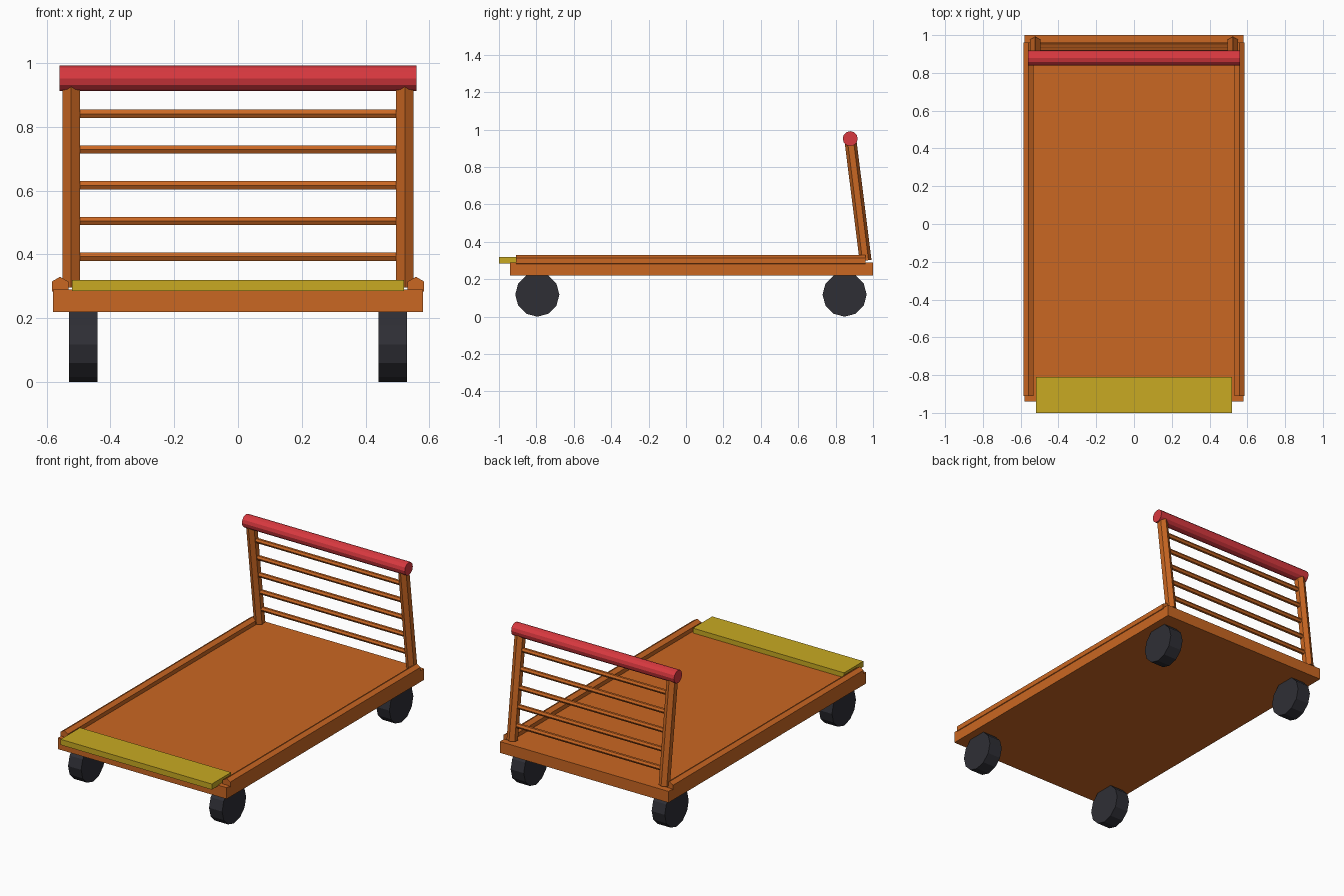
import bpy, bmesh
from mathutils import Vector, Matrix

if "Cube" in bpy.data.objects:
    bpy.data.objects.remove(bpy.data.objects["Cube"], do_unlink=True)


def material(name, rgb):
    m = bpy.data.materials.new(name)
    m.use_nodes = True
    m.diffuse_color = (*rgb, 1)
    m.node_tree.nodes["Principled BSDF"].inputs["Base Color"].default_value = (*rgb, 1)
    return m


ORANGE = material("orange wood", (0.59, 0.135, 0.016))
RED = material("red grip", (0.69, 0.04, 0.05))
YELLOW = material("yellow plate", (0.58, 0.40, 0.016))
DARK = material("dark rubber", (0.028, 0.028, 0.036))


def finish(name, bm, mat):
    mesh = bpy.data.meshes.new(name)
    bm.to_mesh(mesh)
    bm.free()
    mesh.materials.append(mat)
    ob = bpy.data.objects.new(name, mesh)
    bpy.context.collection.objects.link(ob)
    return ob


def box(name, low, high, mat):
    low, high = Vector(low), Vector(high)
    bm = bmesh.new()
    place = Matrix.Translation((low + high) / 2) @ Matrix.Diagonal((*(high - low), 1))
    bmesh.ops.create_cube(bm, size=1, matrix=place)
    return finish(name, bm, mat)


def rod(name, start, end, radius, sides, corner, mat):
    """Prism from start to end with one of its edges facing the corner direction."""
    start, end = Vector(start), Vector(end)
    axis = (end - start).normalized()
    corner = Vector(corner)
    corner = (corner - axis * corner.dot(axis)).normalized()
    turn = Matrix((corner.cross(axis), corner, axis)).transposed().to_4x4()
    bm = bmesh.new()
    bmesh.ops.create_cone(bm, cap_ends=True, segments=sides, radius1=radius,
                          radius2=radius, depth=(end - start).length,
                          matrix=Matrix.Translation((start + end) / 2) @ turn)
    return finish(name, bm, mat)


# Platform and front lip
box("deck", (-0.58, -0.94, 0.22), (0.58, 1.0, 0.29), ORANGE)
box("front_plate", (-0.52, -1.0, 0.285), (0.52, -0.81, 0.32), YELLOW)

# Leaning handle frame
FOOT, HEAD = Vector((0, 0.96, 0.30)), Vector((0, 0.879, 0.945))

for side, s in (("left", 1), ("right", -1)):
    # Edge rails and uprights
    rod(side + "_rail", (s * 0.558, -0.91, 0.30), (s * 0.558, 0.96, 0.30),
        0.03, 6, (0, 0, 1), ORANGE)
    shift = Vector((s * 0.523, 0, 0))
    rod(side + "_post", FOOT + shift, HEAD + shift, 0.032, 6, (0, 1, 0), ORANGE)
    # Wheels
    for end, y in (("front", -0.795), ("rear", 0.848)):
        rod(f"{end}_{side}_wheel", (s * 0.44, y, 0.118), (s * 0.53, y, 0.118),
            0.118, 12, (0, 1, 0), DARK)

# Rungs between the uprights
for i in range(5):
    z = 0.393 + i * 0.112
    centre = FOOT.lerp(HEAD, (z - FOOT.z) / (HEAD.z - FOOT.z))
    half = Vector((0.515, 0, 0))
    rod(f"rung_{i + 1}", centre - half, centre + half, 0.015, 6, (0, 1, 0), ORANGE)

# Push handle
rod("handle", (-0.56, 0.878, 0.952), (0.56, 0.878, 0.952), 0.04, 12, (0, 1, 0), RED)
